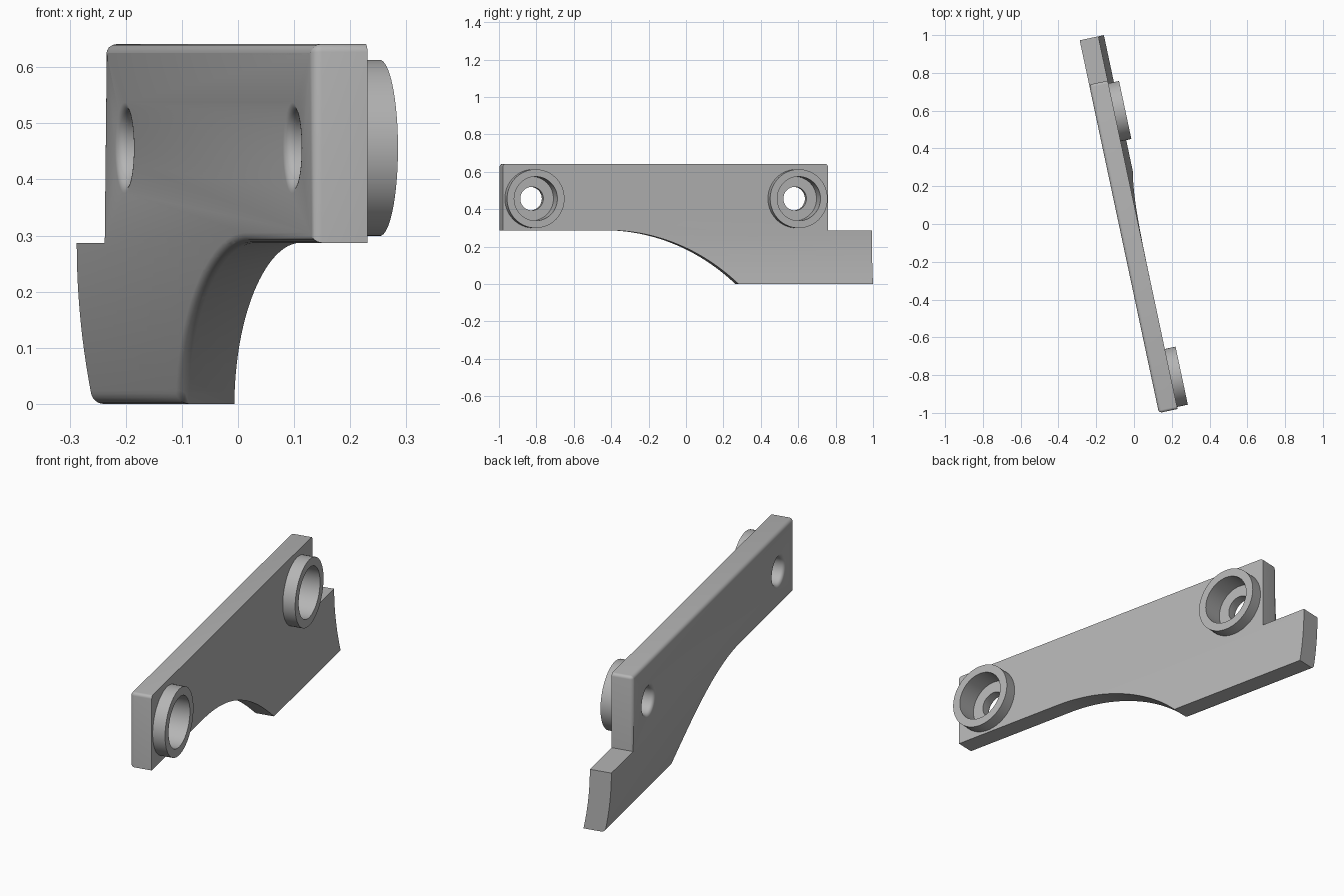
import bpy, bmesh, math
from mathutils import Matrix, Vector

cube = bpy.data.objects.get("Cube")
if cube:
    bpy.data.objects.remove(cube, do_unlink=True)

YAW = math.radians(12)          # plate is turned about the vertical
BACK, FRONT = -0.079, 0.022     # plate faces along its normal
STEP, TOP = 0.287, 0.641        # underside of upper bar, top edge
FILLET = 0.018
BOSSES = (-0.838, 0.6)          # positions along the plate
BOSS_Z, BOSS_R, BORE_R, HOLE_R = 0.456, 0.157, 0.118, 0.063

# Local frame: x = plate normal, y = along the plate
place = Matrix.Rotation(YAW, 4, "Z")

grey = bpy.data.materials.new("light_grey")
grey.use_nodes = True
grey.diffuse_color = (0.46, 0.46, 0.46, 1)
grey.node_tree.nodes["Principled BSDF"].inputs["Base Color"].default_value = (0.46, 0.46, 0.46, 1)


def make_object(name, bm):
    bmesh.ops.recalc_face_normals(bm, faces=bm.faces)
    mesh = bpy.data.meshes.new(name)
    bm.to_mesh(mesh)
    bm.free()
    mesh.materials.append(grey)
    obj = bpy.data.objects.new(name, mesh)
    obj.matrix_world = place
    bpy.context.collection.objects.link(obj)
    return obj


def smooth(obj):
    bpy.ops.object.select_all(action="DESELECT")
    obj.select_set(True)
    bpy.context.view_layer.objects.active = obj
    bpy.ops.object.shade_smooth_by_angle(angle=math.radians(35))


def arc(cy, cz, r, start, end, steps):
    angles = [math.radians(start + (end - start) * i / steps) for i in range(steps + 1)]
    return [(cy + r * math.cos(a), cz + r * math.sin(a)) for a in angles]


def revolve(name, profile, y, closed):
    """Spin (normal, radius) points about the axis of a boss."""
    bm = bmesh.new()
    verts = [bm.verts.new((n, y + r, BOSS_Z)) for n, r in profile]
    pairs = list(zip(verts, verts[1:])) + ([(verts[-1], verts[0])] if closed else [])
    edges = [bm.edges.new(p) for p in pairs]
    bmesh.ops.spin(bm, geom=verts + edges, cent=(0, y, BOSS_Z), axis=(1, 0, 0),
                   angle=math.tau, steps=64)
    bmesh.ops.remove_doubles(bm, verts=bm.verts, dist=1e-5)
    return make_object(name, bm)


# Plate outline: arch, tab, step and rounded upper corners
ends, tab_end, c = (-1.006, 0.771), 1.011, 0.014
arch_start, arch_end = -0.434, 0.276
run = arch_end - arch_start
radius = (run ** 2 + STEP ** 2) / (2 * STEP)
sweep = math.degrees(math.asin(run / radius))
outline = [(ends[0], STEP)]
outline += arc(arch_start, STEP - radius, radius, 90, 90 - sweep, 28)
outline += [(tab_end, 0), (tab_end, STEP), (ends[1], STEP)]
outline += arc(ends[1] - c, TOP - c, c, 0, 90, 4)
outline += arc(ends[0] + c, TOP - c, c, 90, 180, 4)

bm = bmesh.new()
back = bm.faces.new([bm.verts.new((BACK, y, z)) for y, z in outline])
out = bmesh.ops.extrude_face_region(bm, geom=[back], use_keep_orig=True)
bmesh.ops.translate(bm, vec=(FRONT - BACK, 0, 0),
                    verts=[g for g in out["geom"] if isinstance(g, bmesh.types.BMVert)])
bmesh.ops.recalc_face_normals(bm, faces=bm.faces)


# Fillet the back rim, leaving the tab's top and end sharp
def is_filleted(e):
    a, b = (v.co for v in e.verts)
    on_back = max(a.x, b.x) < BACK + 0.001
    on_tab = min(a.y, b.y) > ends[1] - 0.001 and max(a.y, b.y) > tab_end - 0.001
    return on_back and not on_tab


bmesh.ops.bevel(bm, geom=[e for e in bm.edges if is_filleted(e)], offset=FILLET,
                offset_type="OFFSET", segments=4, profile=0.5, affect="EDGES", clamp_overlap=False)

# Bend the lower part gently outwards
rows = 12
for i in range(1, rows + 1):
    bmesh.ops.bisect_plane(bm, geom=bm.verts[:] + bm.edges[:] + bm.faces[:], dist=1e-5,
                           plane_co=(0, 0, STEP * i / rows), plane_no=(0, 0, 1))
for v in bm.verts:
    if v.co.z < STEP:
        v.co.x += 0.03 * ((STEP - v.co.z) / STEP) ** 2
plate = make_object("bracket_plate", bm)

# Stepped bores with a rounded mouth on the back
mouth = [(BACK + FILLET * (1 - math.sin(a)), HOLE_R + FILLET * (1 - math.cos(a)))
         for a in (math.radians(90 * i / 5) for i in range(6))]
bore = [(FRONT + 0.1, 0), (FRONT + 0.1, BORE_R), (-0.022, BORE_R), (-0.022, HOLE_R)]
bore += mouth + [(BACK - 0.05, mouth[-1][1]), (BACK - 0.05, 0)]
for y, side in zip(BOSSES, ("front", "rear")):
    cutter = revolve(side + "_bore_cutter", bore, y, False)
    cutter.hide_render = True
    mod = plate.modifiers.new(side + "_bore", "BOOLEAN")
    mod.operation, mod.solver, mod.object = "DIFFERENCE", "EXACT", cutter
    bpy.context.view_layer.objects.active = plate
    bpy.ops.object.modifier_apply(modifier=mod.name)
    bpy.data.objects.remove(cutter, do_unlink=True)
    # Raised collar around the bore
    collar = [(FRONT, BORE_R), (FRONT, BOSS_R), (0.08, BOSS_R), (0.08, BORE_R)]
    smooth(revolve(side + "_collar", collar, y, True))
smooth(plate)
